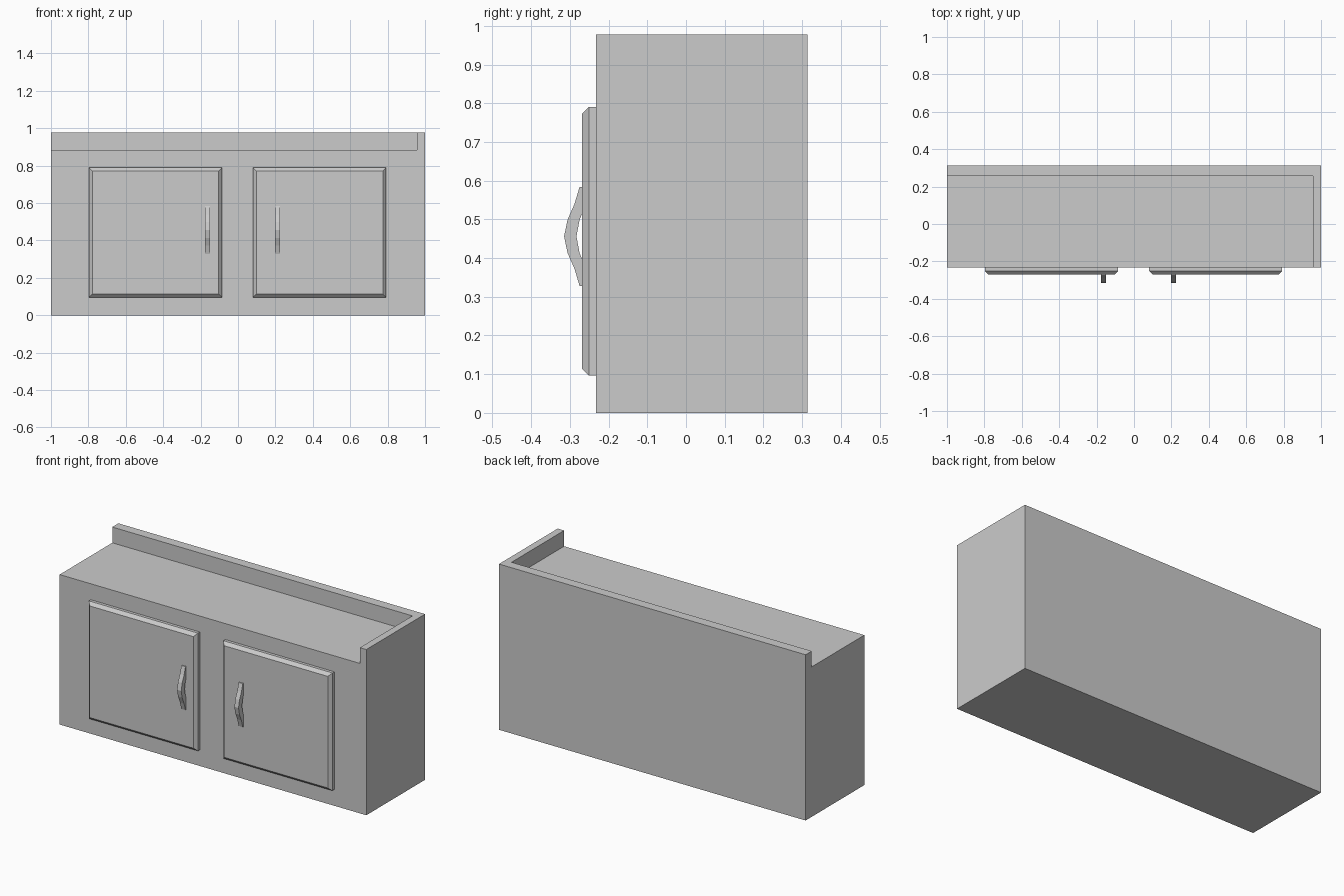
import bpy, bmesh
from mathutils import Vector

if "Cube" in bpy.data.objects:
    bpy.data.objects.remove(bpy.data.objects["Cube"])


def finish(name, bm):
    bmesh.ops.recalc_face_normals(bm, faces=bm.faces[:])
    me = bpy.data.meshes.new(name)
    bm.to_mesh(me)
    bm.free()
    ob = bpy.data.objects.new(name, me)
    bpy.context.collection.objects.link(ob)
    return ob


def box_bm(lo, hi):
    bm = bmesh.new()
    bmesh.ops.create_cube(bm, size=1)
    lo, hi = Vector(lo), Vector(hi)
    bmesh.ops.scale(bm, vec=hi - lo, verts=bm.verts)
    bmesh.ops.translate(bm, vec=(lo + hi) / 2, verts=bm.verts)
    return bm


FRONT, BACK, TOP = -0.233, 0.314, 0.977

# Cabinet with a recessed worktop, leaving an upstand at the back and right
cabinet = finish("cabinet", box_bm((-1, FRONT, 0), (1, BACK, TOP)))
cutter = finish("worktop_cutter", box_bm((-1.2, -0.5, 0.884), (0.958, 0.257, 1.2)))
cutter.hide_render = True
cutter.hide_set(True)
cut = cabinet.modifiers.new("worktop_recess", 'BOOLEAN')
cut.operation = 'DIFFERENCE'
cut.solver = 'EXACT'
cut.object = cutter


# Door panel with chamfered front edges
def door(name, x0, x1):
    y = -0.269
    bm = box_bm((x0, y, 0.096), (x1, FRONT, 0.79))
    edges = [e for e in bm.edges if all(abs(v.co.y - y) < 1e-4 for v in e.verts)]
    bmesh.ops.bevel(bm, geom=edges, offset=0.018, segments=1, affect='EDGES')
    finish(name, bm)


# Bowed handle: side profile (y, z offset from centre) mirrored, then extruded in x
def handle(name, x0, x1):
    zc = 0.456
    outer = [(-0.315, 0), (-0.306, 0.043), (-0.288, 0.084), (-0.275, 0.128)]
    inner = [(-0.283, 0), (-0.275, 0.043), (-0.258, 0.084), (-0.245, 0.128)]
    rows = list(zip(outer, inner))
    rows = [((a[0], -a[1]), (b[0], -b[1])) for a, b in rows[:0:-1]] + rows
    bm = bmesh.new()
    rings = [[bm.verts.new((x, p[0], zc + p[1]))
              for x, p in ((x0, a), (x1, a), (x1, b), (x0, b))] for a, b in rows]
    for r, s in zip(rings, rings[1:]):
        for i in range(4):
            j = (i + 1) % 4
            bm.faces.new((r[i], r[j], s[j], s[i]))
    bm.faces.new(rings[0])
    bm.faces.new(rings[-1])
    finish(name, bm)


door("door_left", -0.797, -0.085)
door("door_right", 0.08, 0.792)
handle("handle_left", -0.177, -0.15)
handle("handle_right", 0.197, 0.224)
